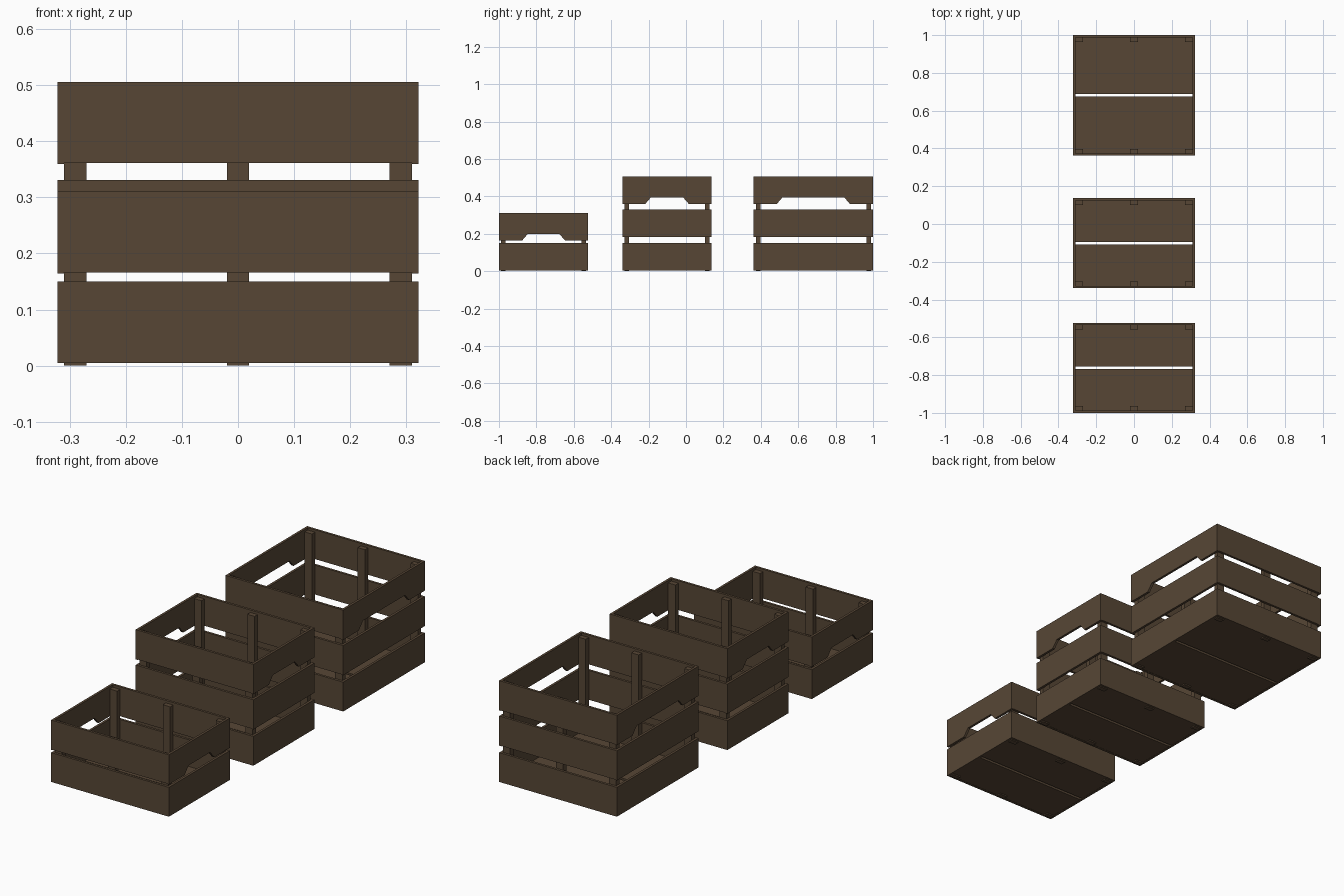
import bpy, bmesh

if "Cube" in bpy.data.objects:
    bpy.data.objects.remove(bpy.data.objects["Cube"])

wood = bpy.data.materials.new("dark wood")
wood.diffuse_color = (0.095, 0.062, 0.036, 1)
wood.use_nodes = True
wood.node_tree.nodes["Principled BSDF"].inputs["Base Color"].default_value = wood.diffuse_color

T = 0.012      # board thickness
W = 0.322      # half width of a crate
BH = 0.145     # board height


def prism(name, pts, x0, x1):
    """Extrude a (y, z) outline along x."""
    bm = bmesh.new()
    face = bm.faces.new([bm.verts.new((x0, y, z)) for y, z in pts])
    ext = bmesh.ops.extrude_face_region(bm, geom=[face])
    verts = [g for g in ext["geom"] if isinstance(g, bmesh.types.BMVert)]
    bmesh.ops.translate(bm, verts=verts, vec=(x1 - x0, 0, 0))
    bmesh.ops.recalc_face_normals(bm, faces=bm.faces[:])
    me = bpy.data.meshes.new(name)
    bm.to_mesh(me)
    bm.free()
    me.materials.append(wood)
    ob = bpy.data.objects.new(name, me)
    bpy.context.collection.objects.link(ob)
    return ob


def box(name, x0, x1, y0, y1, z0, z1):
    return prism(name, [(y0, z0), (y1, z0), (y1, z1), (y0, z1)], x0, x1)


def crate(label, y0, y1, rows, notch):
    cy = (y0 + y1) / 2
    top = rows[-1] + BH
    xi = W - T
    for i, z in enumerate(rows):
        # front and back boards fit between the side boards
        box(f"{label}_front_board", -xi, xi, y0, y0 + T, z, z + BH)
        box(f"{label}_back_board", -xi, xi, y1 - T, y1, z, z + BH)
        # side boards, the top one with a hand hole cut from its lower edge
        zb = z - 0.002 if i else z
        pts = [(y0, zb), (y1, zb), (y1, z + BH), (y0, z + BH)]
        if i == len(rows) - 1:
            pts[1:1] = [(cy - notch, zb), (cy - notch + 0.031, z + 0.034),
                        (cy + notch - 0.031, z + 0.034), (cy + notch, zb)]
        prism(f"{label}_left_board", pts, -W, -xi)
        prism(f"{label}_right_board", pts, xi, W)
    # six upright posts
    for x in (-0.29, 0, 0.29):
        for a in (y0 + T, y1 - T - 0.024):
            box(f"{label}_post", x - 0.02, x + 0.02, a, a + 0.024, 0, top - 0.012)
    # floor of two boards with a slit between them
    box(f"{label}_floor_front", -xi, xi, y0 + T, cy - 0.007, 0.006, 0.018)
    box(f"{label}_floor_back", -xi, xi, cy + 0.007, y1 - T, 0.006, 0.018)


crate("small_crate", -1.0, -0.523, (0.005, 0.166), 0.115)
crate("tall_crate", -0.34, 0.137, (0.005, 0.186, 0.361), 0.117)
crate("large_crate", 0.362, 1.0, (0.005, 0.186, 0.361), 0.196)
